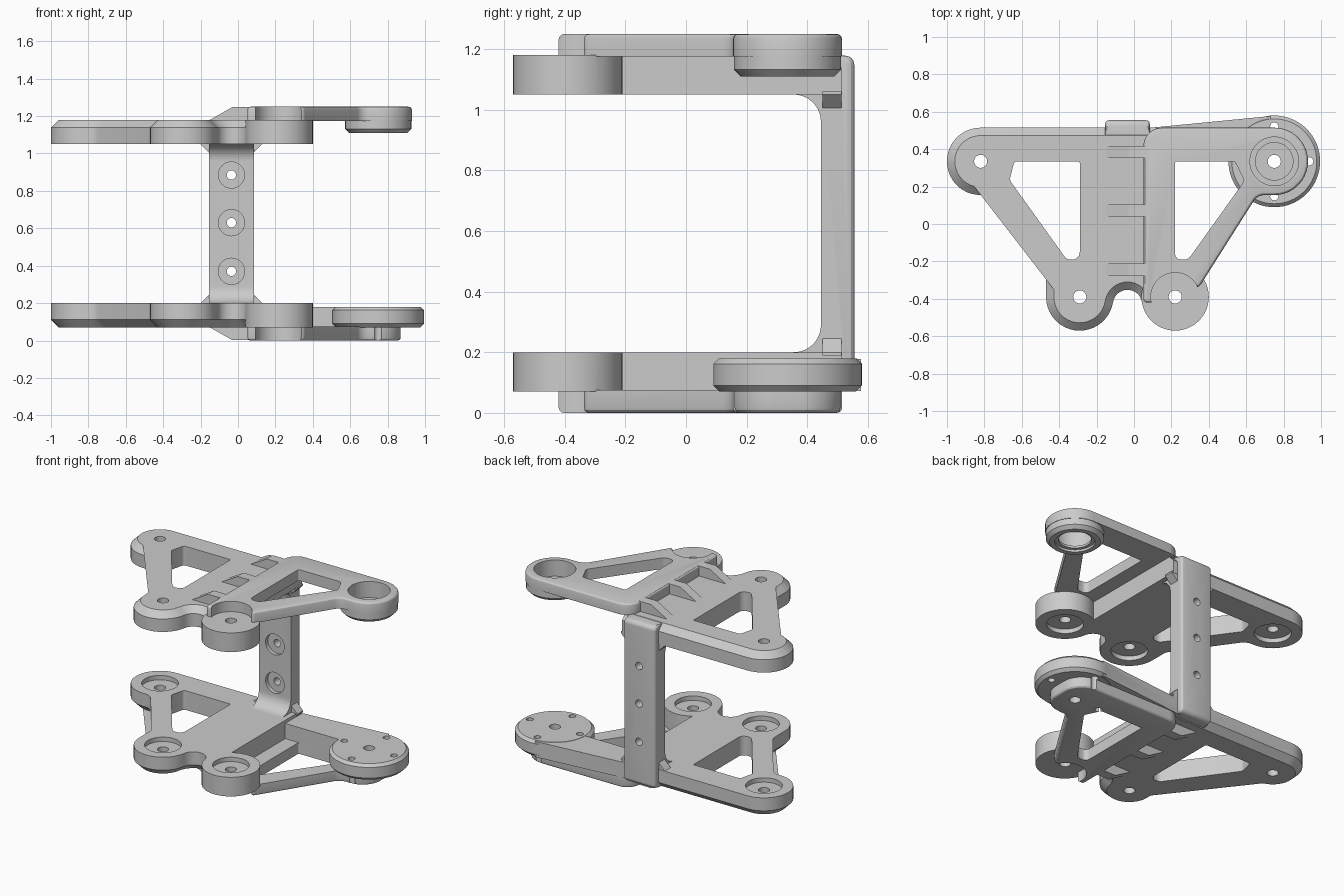
import bpy, bmesh, math
from mathutils import Vector

if "Cube" in bpy.data.objects:
    bpy.data.objects.remove(bpy.data.objects["Cube"])

grey = bpy.data.materials.new("plain_grey")
grey.diffuse_color = (0.6, 0.6, 0.6, 1)
grey.use_nodes = True
grey.node_tree.nodes["Principled BSDF"].inputs["Base Color"].default_value = grey.diffuse_color


def rounded(pts):
    """Polygon of (x, y, corner radius) -> outline with arcs at the corners."""
    out = []
    for i, (x, y, r) in enumerate(pts):
        p = Vector((x, y))
        if not r:
            out.append((x, y))
            continue
        a = (Vector(pts[i - 1][:2]) - p).normalized()
        b = (Vector(pts[(i + 1) % len(pts)][:2]) - p).normalized()
        half = a.angle(b) / 2
        c = p + (a + b).normalized() * (r / math.sin(half))
        s, e = p + a * (r / math.tan(half)) - c, p + b * (r / math.tan(half)) - c
        a0 = math.atan2(s.y, s.x)
        d = (math.atan2(e.y, e.x) - a0 + math.pi) % (2 * math.pi) - math.pi
        n = max(4, int(abs(d) / 0.14))
        out += [(c.x + r * math.cos(a0 + d * k / n), c.y + r * math.sin(a0 + d * k / n))
                for k in range(n + 1)]
    return out


def arc(cx, cy, r, a0, a1, n):
    """Points along an arc in degrees, first point left out."""
    angles = [math.radians(a0 + (a1 - a0) * k / n) for k in range(1, n + 1)]
    return [(cx + r * math.cos(a), cy + r * math.sin(a)) for a in angles]


def circle(cx, cy, r, n=48):
    return arc(cx, cy, r, 0, 360, n)


def prism(name, outline, lo, hi, axis='z', bevel_lo=0, bevel_hi=0, segs=1, keep=lambda m: True):
    """Extrude an outline along an axis, optionally bevelling its end rims."""
    place = {'z': lambda u, v, h: (u, v, h), 'y': lambda u, v, h: (u, h, v),
             'x': lambda u, v, h: (h, u, v)}[axis]
    bm = bmesh.new()
    rings = [[bm.verts.new(place(u, v, h)) for u, v in outline] for h in (lo, hi)]
    n = len(outline)
    bm.faces.new(rings[0])
    bm.faces.new(rings[1])
    for i in range(n):
        j = (i + 1) % n
        bm.faces.new((rings[0][i], rings[0][j], rings[1][j], rings[1][i]))
    bmesh.ops.recalc_face_normals(bm, faces=bm.faces[:])
    k = 'xyz'.index(axis)
    for h, w in ((lo, bevel_lo), (hi, bevel_hi)):
        if w:
            rim = [e for e in bm.edges if all(abs(v.co[k] - h) < 1e-5 for v in e.verts)
                   and keep((e.verts[0].co + e.verts[1].co) / 2)]
            bmesh.ops.bevel(bm, geom=rim, offset=w, segments=segs, profile=0.5,
                            affect='EDGES', clamp_overlap=False)
    me = bpy.data.meshes.new(name)
    bm.to_mesh(me)
    bm.free()
    me.materials.append(grey)
    ob = bpy.data.objects.new(name, me)
    bpy.context.collection.objects.link(ob)
    return ob


def combine(ob, others, op):
    for o in others:
        m = ob.modifiers.new("bool", 'BOOLEAN')
        m.operation, m.solver, m.object = op, 'EXACT', o
        bpy.context.view_layer.objects.active = ob
        bpy.ops.object.modifier_apply(modifier=m.name)
        bpy.data.objects.remove(o)


def finish(ob):
    bpy.ops.object.select_all(action='DESELECT')
    ob.select_set(True)
    bpy.context.view_layer.objects.active = ob
    bpy.ops.object.shade_smooth_by_angle(angle=math.radians(28))


BOSSES = [(-0.82, 0.335), (-0.29, -0.39), (0.22, -0.39)]
TIP = (0.75, 0.335)
BODY = rounded([(0.12, -0.45, 0), (0.12, 0.515, 0), (-1, 0.515, 0.179), (-1, 0.155, 0.179),
                (-0.765, 0.155, 0.08), (-0.47, -0.26, 0.06), (-0.47, -0.57, 0.179),
                (-0.29, -0.57, 0)])
BODY += arc(-0.29, -0.39, 0.18, -90, -9, 10) + arc(-0.035, -0.43, 0.078, 171, 9, 16)[:]
LEFT_HOLE = rounded([(-0.29, 0.335, 0.01), (-0.29, -0.19, 0.04), (-0.36, -0.19, 0.04),
                     (-0.665, 0.235, 0.03), (-0.64, 0.335, 0.02)])
RIGHT_HOLE = rounded([(0.22, 0.335, 0.01), (0.22, -0.19, 0.03), (0.29, -0.19, 0.04),
                      (0.59, 0.23, 0.03), (0.54, 0.335, 0.02)])


def build_plate(name, is_top):
    """Plate built in the upper position; the lower one is flipped afterwards."""
    body = prism(name, BODY, 1.05, 1.18, bevel_hi=0.042, keep=lambda m: m.x < 0.05)
    # raised triangular arm on the right
    xr, r = (0.93, 0.178) if is_top else (0.87, 0.14)
    arm = prism("arm", rounded([(0.05, 0.515, 0.1), (0.05, -0.42, 0.02), (0.12, -0.42, 0),
                                (0.25, -0.35, 0), (0.35, -0.335, 0.03), (0.66, 0.155, 0.07),
                                (xr, 0.155, r), (xr, 0.515, r)]),
                1.175, 1.25, bevel_hi=0.018, segs=3)
    combine(arm, [prism("cut", RIGHT_HOLE, 1, 1.4),
                  prism("cut", circle(*BOSSES[2], 0.13), 1.18, 1.4)], 'DIFFERENCE')
    parts = [prism("boss", circle(*BOSSES[2], 0.18), 1.05, 1.18), arm]
    # sloped ribs between body and arm
    rib = [(-0.15, 1.17), (-0.15, 1.18), (-0.03, 1.248), (0.08, 1.248), (0.08, 1.17)]
    parts += [prism("rib", rib, y, y + 0.065, 'y') for y in (-0.277, 0.04, 0.352)]
    if is_top:
        parts.append(prism("tip", circle(*TIP, 0.177), 1.11, 1.225, bevel_lo=0.022))
    else:
        # wide mounting disc and the bar leading to it
        parts.append(prism("bar", [(0.06, 0.512), (0.06, 0.335), (0.75, 0.335), (0.73, 0.577)],
                           1.072, 1.178))
        parts.append(prism("disc", circle(*TIP, 0.245, 64), 1.07, 1.18,
                           bevel_lo=0.018, bevel_hi=0.02))
    combine(body, parts, 'UNION')
    # openings, bolt holes and shallow recesses
    cuts = [prism("cut", LEFT_HOLE, 1, 1.4)]
    for c in BOSSES:
        cuts.append(prism("cut", circle(*c, 0.035, 24), 0.9, 1.4))
        cuts.append(prism("cut", circle(*c, 0.113), 0.9, 1.08))
    if is_top:
        cuts.append(prism("cut", circle(*TIP, 0.1), 0.9, 1.4))
        cuts.append(prism("cut", circle(*TIP, 0.13), 1.14, 1.4))
        cuts.append(prism("cut", circle(*TIP, 0.122), 0.9, 1.125))
    else:
        cuts.append(prism("cut", circle(*TIP, 0.035, 24), 0.9, 1.4))
        cuts += [prism("cut", circle(TIP[0] + dx, TIP[1] + dy, 0.022, 16), 0.9, 1.4)
                 for dx, dy in ((0.187, 0), (-0.187, 0), (0, 0.187), (0, -0.187))]
    combine(body, cuts, 'DIFFERENCE')
    if not is_top:
        for v in body.data.vertices:
            v.co.z = 1.25 - v.co.z
        body.data.flip_normals()
    finish(body)


build_plate("upper_plate", True)
build_plate("lower_plate", False)

# rear column with filleted inner corners
column = prism("rear_column", rounded([
    (0.555, 0.075, 0.03), (0.555, 1.178, 0.03), (0.46, 1.178, 0), (0.46, 1.06, 0), (0.35, 1.06, 0),
    (0.35, 1.05, 0), (0.445, 1.05, 0.09), (0.445, 0.2, 0.09), (0.35, 0.2, 0), (0.35, 0.19, 0),
    (0.46, 0.19, 0), (0.46, 0.075, 0)]), -0.155, 0.085, 'x',
    bevel_lo=0.022, bevel_hi=0.022, segs=3, keep=lambda m: m.y > 0.5)
# small flares where the column meets the plates
flares = []
for z, s in ((0.2, 1), (1.05, -1)):
    flares.append(prism("flare", [(-0.2, z - 0.01 * s), (-0.2, z), (-0.155, z + 0.045 * s),
                                  (0.085, z + 0.045 * s), (0.13, z), (0.13, z - 0.01 * s)],
                        0.45, 0.513, 'y'))
combine(column, flares, 'UNION')
cuts = []
for z in (0.37, 0.63, 0.885):
    cuts.append(prism("cut", circle(-0.035, z, 0.025, 24), 0.3, 0.7, 'y'))
    cuts.append(prism("cut", circle(-0.035, z, 0.07), 0.3, 0.47, 'y'))
combine(column, cuts, 'DIFFERENCE')
finish(column)
